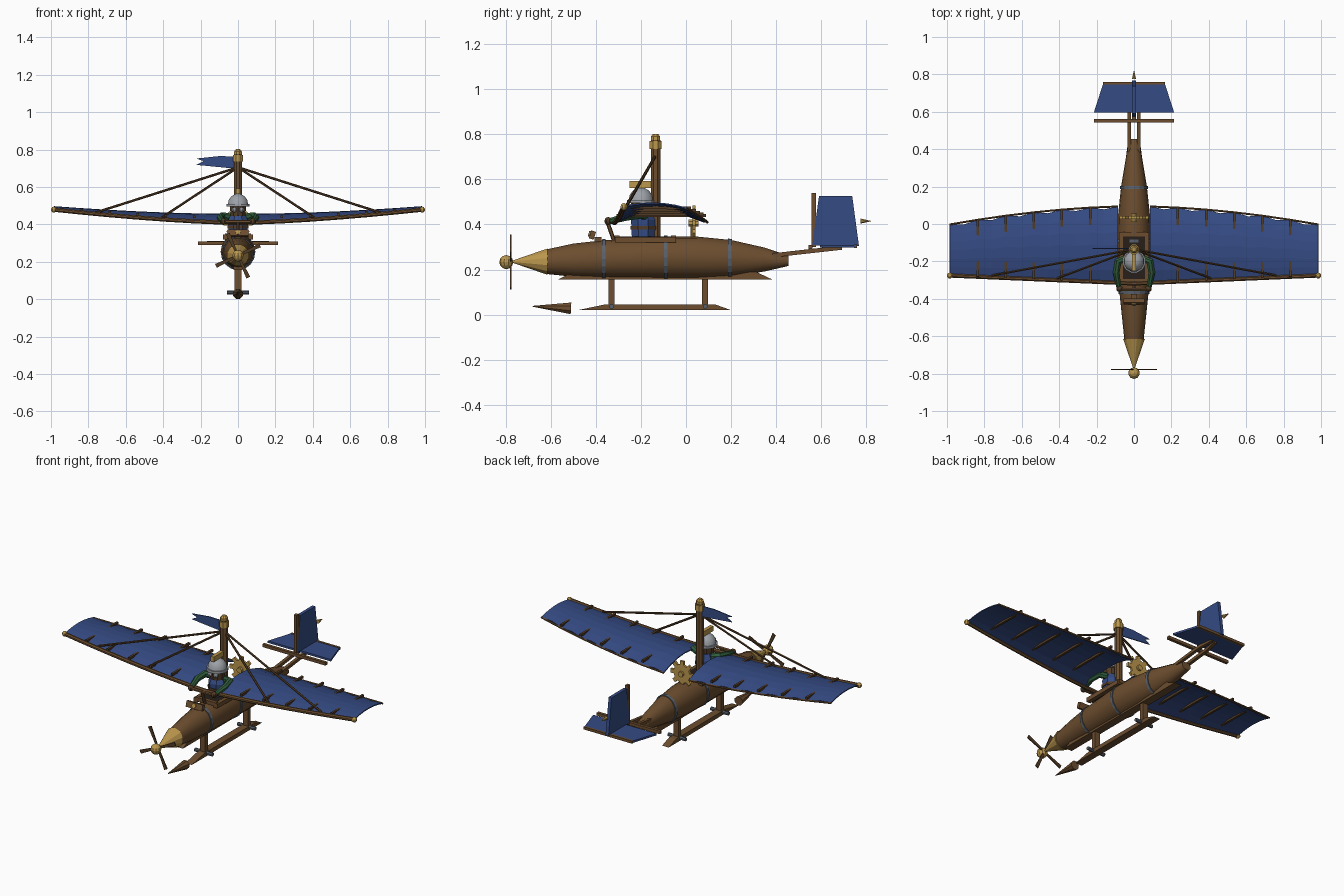
import bpy, bmesh, math
from mathutils import Vector, Matrix

if "Cube" in bpy.data.objects:
    bpy.data.objects.remove(bpy.data.objects["Cube"])


def material(name, rgb):
    m = bpy.data.materials.new(name)
    m.diffuse_color = (*rgb, 1)
    m.use_nodes = True
    m.node_tree.nodes["Principled BSDF"].inputs["Base Color"].default_value = m.diffuse_color
    return m


WOOD = material("wood brown", (0.15, 0.075, 0.028))
DARK = material("dark wood", (0.085, 0.045, 0.02))
BLUE = material("blue cloth", (0.035, 0.07, 0.23))
GOLD = material("brass", (0.50, 0.31, 0.075))
STEEL = material("dark steel", (0.10, 0.12, 0.15))
GREY = material("helmet grey", (0.34, 0.36, 0.39))
GREEN = material("green sleeve", (0.03, 0.11, 0.045))
BLACK = material("cockpit dark", (0.02, 0.013, 0.01))


def make(name, verts, faces, mat, smooth=False):
    me = bpy.data.meshes.new(name)
    me.from_pydata([tuple(v) for v in verts], [], faces)
    bm = bmesh.new()
    bm.from_mesh(me)
    bmesh.ops.recalc_face_normals(bm, faces=bm.faces)
    bm.to_mesh(me)
    bm.free()
    me.materials.append(mat)
    ob = bpy.data.objects.new(name, me)
    bpy.context.collection.objects.link(ob)
    if smooth:
        bpy.context.view_layer.objects.active = ob
        ob.select_set(True)
        bpy.ops.object.shade_smooth_by_angle(angle=math.radians(32))
        ob.select_set(False)
    return ob


def loft(name, rings, mat, smooth=False):
    n = len(rings[0])
    faces = [(i * n + j, i * n + (j + 1) % n, (i + 1) * n + (j + 1) % n, (i + 1) * n + j)
             for i in range(len(rings) - 1) for j in range(n)]
    faces += [tuple(range(n))[::-1], tuple(range((len(rings) - 1) * n, len(rings) * n))]
    return make(name, [v for r in rings for v in r], faces, mat, smooth)


def box(name, c, size, mat, rot=None):
    rot = rot or Matrix.Identity(3)
    rings = [[Vector(c) + rot @ Vector((a * size[0] / 2, b * size[1] / 2, k * size[2] / 2))
              for a, b in ((-1, -1), (1, -1), (1, 1), (-1, 1))] for k in (-1, 1)]
    return loft(name, rings, mat)


def rod(name, pts, radii, mat, n=8, smooth=False):
    """Tube along points with one radius per point."""
    pts = [Vector(p) for p in pts]
    if not isinstance(radii, (list, tuple)):
        radii = [radii] * len(pts)
    rings = []
    for i, p in enumerate(pts):
        d = (pts[min(i + 1, len(pts) - 1)] - pts[max(i - 1, 0)]).normalized()
        u = d.cross(Vector((0, 0, 1)) if abs(d.z) < 0.9 else Vector((0, 1, 0))).normalized()
        v = d.cross(u)
        rings.append([p + r_ * (math.cos(t) * u + math.sin(t) * v)
                      for r_ in [radii[i]] for t in [(j + .5) * math.tau / n for j in range(n)]])
    return loft(name, rings, mat, smooth)


def ball(name, c, r, mat, n=10):
    a = [math.pi * (.03 + .94 * i / 6) for i in range(7)]
    return rod(name, [Vector(c) - Vector((0, 0, r * math.cos(t))) for t in a],
               [r * math.sin(t) for t in a], mat, n)


def plate(name, outline, thick, axis, pos, mat):
    """Flat outline extruded along an axis (0 = x, 1 = y, 2 = z)."""
    def put(p, d):
        q = list(p)
        q.insert(axis, pos + d)
        return q
    return loft(name, [[put(p, d) for p in outline] for d in (-thick / 2, thick / 2)], mat)


# Fuselage: (y, bottom, top, half width)
HULL = [(-.615, .18, .29, .052), (-.5, .168, .315, .064), (-.365, .163, .33, .078), (-.1, .16, .346, .088),
        (.05, .16, .346, .085), (.2, .168, .331, .069), (.35, .192, .297, .044), (.455, .216, .262, .03)]


def hull_ring(y, grow=0, n=16):
    for a, b in zip(HULL, HULL[1:]):
        if a[0] <= y <= b[0]:
            t = (y - a[0]) / (b[0] - a[0])
            _, lo, hi, w = [p + (q - p) * t for p, q in zip(a, b)]
            break
    return [((w + grow) * math.cos(k), y, (lo + hi) / 2 + ((hi - lo) / 2 + grow) * math.sin(k))
            for k in (j * math.tau / n for j in range(n))]


loft("fuselage", [hull_ring(h[0]) for h in HULL], WOOD, True)
for y in (-.365, -.09, .195):
    loft("hull_band", [hull_ring(y - .008, .005), hull_ring(y + .008, .005)], STEEL)
plate("keel", [(-.57, .155), (.385, .155), (.31, .19), (-.51, .185)], .05, 0, 0, WOOD)

# Landing ski
plate("ski", [(-.48, .02), (.2, .02), (.13, .045), (-.36, .045)], .045, 0, 0, WOOD)
rod("ski_tip", [(0, -.68, .037), (0, -.51, .028)], [.002, .028], WOOD, 8)
for y in (-.33, .085):
    box("ski_strut", (0, y, .1), (.035, .027, .13), WOOD)
    rod("ski_axle", [(-.06, y, .036), (.06, y, .036)], .011, STEEL)

# Nose cone and propeller
rod("nose_cone", [(0, -.775, .235), (0, -.615, .235)], [.003, .06], GOLD, 12)
ball("propeller_hub", (0, -.797, .233), .031, GOLD)
for k in range(4):
    a = math.radians(25 + 90 * k)
    d, e = Vector((math.cos(a), math.sin(a))), Vector((-math.sin(a), math.cos(a)))
    o = Vector((0, .233))
    plate("propeller_blade", [o + d * r + e * w for r, w in ((.01, -.006), (.13, -.011), (.13, .011), (.01, .006))],
          .006, 1, -.778, DARK)

# Wings
le = lambda x: Vector((x, -.318 + .043 * abs(x), .408 + .072 * abs(x) ** 1.5))
te = lambda x: Vector((x, .095 - .1 * abs(x) ** 1.8, .408 + .067 * abs(x) ** 1.5))
camber = lambda x: .047 - .029 * abs(x)
RIBS = [.235, .385, .535, .685, .835]
SPAN = [.085 + .075 * i for i in range(13)]
C = 7
for s in (-1, 1):
    verts = []
    for i, x in enumerate(SPAN):
        a, b = le(s * x), te(s * x)
        if i % 2:
            b = b + Vector((0, -.014, 0))      # scalloped rear edge
        for j in range(C):
            t = j / (C - 1)
            verts.append(a.lerp(b, t) + Vector((0, 0, camber(x) * 4 * t * (1 - t))))
    cloth = make("wing_cloth", verts, [(i * C + j, (i + 1) * C + j, (i + 1) * C + j + 1, i * C + j + 1)
                                       for i in range(len(SPAN) - 1) for j in range(C - 1)], BLUE)
    sol = cloth.modifiers.new("thickness", "SOLIDIFY")
    sol.thickness, sol.offset = .006, 0
    rod("front_spar", [le(s * x) for x in [0] + SPAN[::2]], .012, WOOD)
    rod("rear_spar", [te(s * x) for x in SPAN[::2]], .006, WOOD, 6)
    for x in RIBS:
        lift = Vector((0, 0, camber(x) * .6))
        rod("wing_rib", [le(s * x) + lift, te(s * x) + lift], .0095, DARK, 4)
    ball("wing_tip_ball", le(s * .985), .016, GOLD, 8)
    # Stays from the mast
    for x in (.41, .76):
        rod("wing_stay", [(0, -.135, .705), le(s * x) + Vector((0, .01, .008))], .0065, DARK, 6)

# Mast and pennant
rod("mast", [(0, -.135, .33), (0, -.135, .775)], .023, WOOD, 8)
rod("mast_collar", [(0, -.135, .735), (0, -.135, .77)], .029, GOLD, 8)
rod("mast_cap", [(0, -.135, .77), (0, -.135, .79), (0, -.135, .802)], [.022, .022, .012], GOLD, 8)
plate("pennant", [(-.015, .698), (-.015, .763), (-.1, .765), (-.222, .752), (-.185, .738), (-.222, .718)],
      .006, 1, -.13, BLUE)

# Cockpit rim and dashboard
box("cockpit_opening", (0, -.18, .34), (.12, .25, .012), BLACK)
for s in (-1, 1):
    box("cockpit_rail", (s * .068, -.18, .332), (.026, .27, .026), WOOD)
    box("cockpit_cross_rail", (0, -.18 + s * .125, .34), (.14, .022, .022), WOOD)
tilt = Matrix.Rotation(math.radians(-18), 3, 'X')
box("dashboard", (0, -.415, .353), (.11, .022, .036), WOOD, tilt)
box("dashboard_foot", (0, -.39, .33), (.03, .03, .03), WOOD)
rod("gauge", [(0, -.432, .36), (0, -.415, .355)], .013, GOLD, 10)

# Pilot
rod("pilot_torso", [(0, -.19, .335), (0, -.19, .42), (0, -.19, .455)], [.054, .058, .04], BLUE, 8)
rod("pilot_belt", [(0, -.19, .378), (0, -.19, .393)], .061, DARK, 8)
rod("pilot_head", [(0, -.2, .445), (0, -.2, .515)], [.042, .046], DARK, 10)
rod("helmet_brim", [(0, -.2, .495), (0, -.2, .509)], .063, GREY, 12)
rod("helmet_dome", [(0, -.2, z) for z in (.505, .53, .55, .562)], [.056, .052, .037, .016], GREY, 12, True)
box("helmet_crest", (0, -.203, .577), (.022, .095, .03), GOLD)
for s in (-1, 1):
    ball("goggle_lens", (s * .02, -.243, .478), .014, GREY, 8)
    rod("pilot_arm", [(s * .045, -.185, .44), (s * .085, -.2, .445), (s * .095, -.26, .435), (s * .082, -.335, .415)],
        [.02, .021, .019, .014], GREEN, 8)
    ball("pilot_glove", (s * .078, -.345, .415), .018, DARK, 8)
rod("handlebar", [(-.09, -.35, .415), (.09, -.35, .415)], .009, WOOD, 6)
rod("control_stick", [(0, -.35, .415), (0, -.32, .33)], .009, WOOD, 6)

# Gear behind the pilot
T = 8
gear = []
for k in range(T):
    for f, r in ((-.27, .056), (-.2, .078), (.2, .078), (.27, .056)):
        a = (k + f) * math.tau / T
        gear.append((r * math.cos(a), .407 + r * math.sin(a)))
plate("gear", gear, .014, 1, .035, GOLD)
rod("gear_axle", [(0, .01, .407), (0, .055, .407)], .017, GOLD, 8)
rod("gear_post", [(0, .03, .33), (0, .03, .4)], .01, GOLD, 6)

# Tail booms, tailplane, fin
for s in (-1, 1):
    rod("tail_boom", [(s * .026, .385, .263), (s * .026, .6, .287), (s * .012, .69, .297)], .013, WOOD, 4)
plate("tailplane", [(-.215, .595), (.215, .595), (.165, .75), (-.165, .75)], .012, 2, .303, BLUE)
box("tail_front_spar", (0, .552, .3), (.43, .018, .018), WOOD)
box("tail_rear_spar", (0, .752, .303), (.33, .014, .016), WOOD)
plate("fin", [(.56, .308), (.767, .305), (.737, .527), (.59, .527)], .02, 0, 0, BLUE)
box("fin_post", (0, .566, .42), (.02, .02, .24), WOOD)
rod("tail_spike", [(0, .775, .415), (0, .82, .415)], [.012, .001], GOLD, 8)
